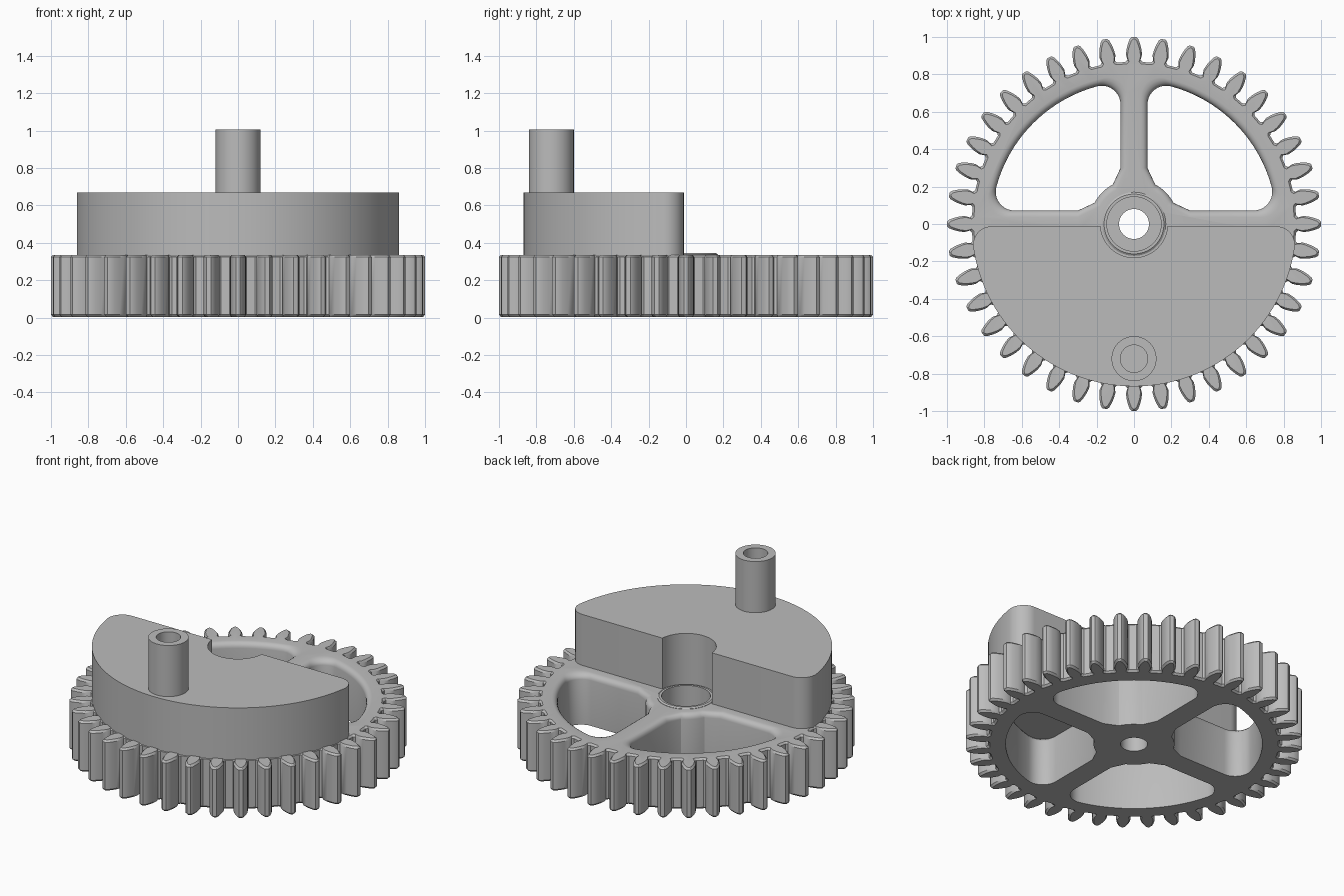
import bpy, bmesh
from math import sin, cos, pi, sqrt, atan2, radians

if "Cube" in bpy.data.objects:
    bpy.data.objects.remove(bpy.data.objects["Cube"])

grey = bpy.data.materials.new("plain_grey")
grey.use_nodes = True
grey.diffuse_color = (0.5, 0.5, 0.5, 1)
grey.node_tree.nodes["Principled BSDF"].inputs["Base Color"].default_value = (0.5, 0.5, 0.5, 1)


def arc(r, a, b, n, cx=0, cy=0):
    """Points on an arc from angle a to b."""
    return [(cx + r * cos(a + (b - a) * i / n), cy + r * sin(a + (b - a) * i / n))
            for i in range(n + 1)]


def circle(r, cx=0, cy=0, n=64):
    return arc(r, 0, 2 * pi, n, cx, cy)[:-1]


def turn(points, a):
    return [(x * cos(a) - y * sin(a), x * sin(a) + y * cos(a)) for x, y in points]


def loft(bm, rings):
    """Skin a stack of (outline, height) rings and cap both ends."""
    loops = [[bm.verts.new((x, y, z)) for x, y in pts] for pts, z in rings]
    n = len(loops[0])
    for low, high in zip(loops, loops[1:]):
        for i in range(n):
            j = (i + 1) % n
            bm.faces.new((low[i], low[j], high[j], high[i]))
    bm.faces.new(loops[0][::-1])
    bm.faces.new(loops[-1])


def make(name, *stacks):
    bm = bmesh.new()
    for rings in stacks:
        loft(bm, rings)
    bmesh.ops.recalc_face_normals(bm, faces=bm.faces[:])
    mesh = bpy.data.meshes.new(name)
    bm.to_mesh(mesh)
    bm.free()
    mesh.materials.append(grey)
    obj = bpy.data.objects.new(name, mesh)
    bpy.context.collection.objects.link(obj)
    return obj


def smooth(obj):
    bpy.ops.object.select_all(action='DESELECT')
    obj.select_set(True)
    bpy.context.view_layer.objects.active = obj
    bpy.ops.object.shade_smooth_by_angle(angle=radians(30))


# Gear outline: slightly undercut teeth, pulled in by c at the end faces
TEETH = 40
TOOTH = [(0.866, 0.046), (0.878, 0.035), (0.905, 0.043), (0.935, 0.040),
         (0.965, 0.032), (0.99, 0.022), (1.0, 0.012)]


def gear_outline(c):
    half = [(r - c, w - c * 0.8) for r, w in TOOTH]
    tooth = [(r, -w) for r, w in half] + [(r, w) for r, w in half[::-1]]
    return [p for k in range(TEETH) for p in turn(tooth, 2 * pi * k / TEETH)]


gear = make("gear_wheel", [(gear_outline(0.01), 0.004), (gear_outline(0), 0.016),
                           (gear_outline(0), 0.324), (gear_outline(0.01), 0.336)])


# Opening between two spokes, widened by d for the rounded upper edge
def opening(d):
    w, rim, hub, c = 0.072 - d, 0.762 + d, 0.24 - d, 0.10
    q = sqrt((rim - c) ** 2 - (w + c) ** 2)
    a = atan2(w + c, q)
    pts = [(0.30, w)]
    pts += arc(c, -pi / 2, a, 10, q, w + c)
    pts += arc(rim, a, pi / 2 - a, 24)[1:-1]
    pts += arc(c, pi / 2 - a, pi, 10, w + c, q)
    pts += [(w, 0.30)]
    pts += arc(hub, radians(62), radians(28), 6)
    return pts


EDGE = 0.035
fillet = [(opening(EDGE * (1 - cos(t))), 0.336 - EDGE + EDGE * sin(t))
          for t in (0, pi / 8, pi / 4, 3 * pi / 8, pi / 2)]
stack = [(opening(0), -0.1)] + fillet + [(opening(EDGE), 0.5)]
spoke_gaps = make("opening_cutter", *[[(turn(p, k * pi / 2), z) for p, z in stack]
                                      for k in range(4)])
# Axle bore with a wider bearing seat above it
bore = make("bore_cutter", [(circle(0.08), -0.1), (circle(0.08), 0.14),
                            (circle(0.145), 0.14), (circle(0.145), 0.5)])
for cutter in (spoke_gaps, bore):
    mod = gear.modifiers.new("cut", 'BOOLEAN')
    mod.operation = 'DIFFERENCE'
    mod.solver = 'EXACT'
    mod.object = cutter
    cutter.hide_render = True
    cutter.hide_viewport = False

# Bake the cuts, then drop the cutters
bpy.context.view_layer.update()
final = bpy.data.meshes.new_from_object(
    gear.evaluated_get(bpy.context.evaluated_depsgraph_get()))
gear.modifiers.clear()
gear.data = final
for cutter in (spoke_gaps, bore):
    bpy.data.objects.remove(cutter)

# Thin raised lip around the bearing seat
lip = make("bearing_lip", [(circle(0.145), 0.30), (circle(0.17), 0.30), (circle(0.17), 0.338),
                           (circle(0.16), 0.345), (circle(0.145), 0.345), (circle(0.145), 0.30)])
bm = bmesh.new()
bm.from_mesh(lip.data)
bmesh.ops.delete(bm, geom=[f for f in bm.faces if len(f.verts) > 4], context='FACES_ONLY')
bmesh.ops.remove_doubles(bm, verts=bm.verts[:], dist=0.0001)
bmesh.ops.recalc_face_normals(bm, faces=bm.faces[:])
bm.to_mesh(lip.data)
bm.free()

# Half-round counterweight with rounded corners and a notch around the hub
R, C, BACK, NOTCH = 0.868, 0.10, -0.012, 0.18
cx = sqrt((R - C) ** 2 - (BACK - C) ** 2)
tilt = atan2(BACK - C, cx)
dip = atan2(BACK, NOTCH)
outline = arc(NOTCH, -pi - dip, dip, 24)
outline += arc(C, pi / 2, tilt, 12, cx, BACK - C)
outline += arc(R, tilt, -pi - tilt, 64)[1:-1]
outline += arc(C, -pi - tilt, -3 * pi / 2, 12, -cx, BACK - C)
weight = make("counterweight", [(outline, 0.33), (outline, 0.67)])

# Hollow crank pin
PIN_Y = -0.72
pin = make("crank_pin", [(circle(r, 0, PIN_Y), z) for r, z in
                         ((0.12, 0.66), (0.12, 1.005), (0.073, 1.005), (0.073, 0.69))])

for part in (gear, lip, weight, pin):
    smooth(part)
